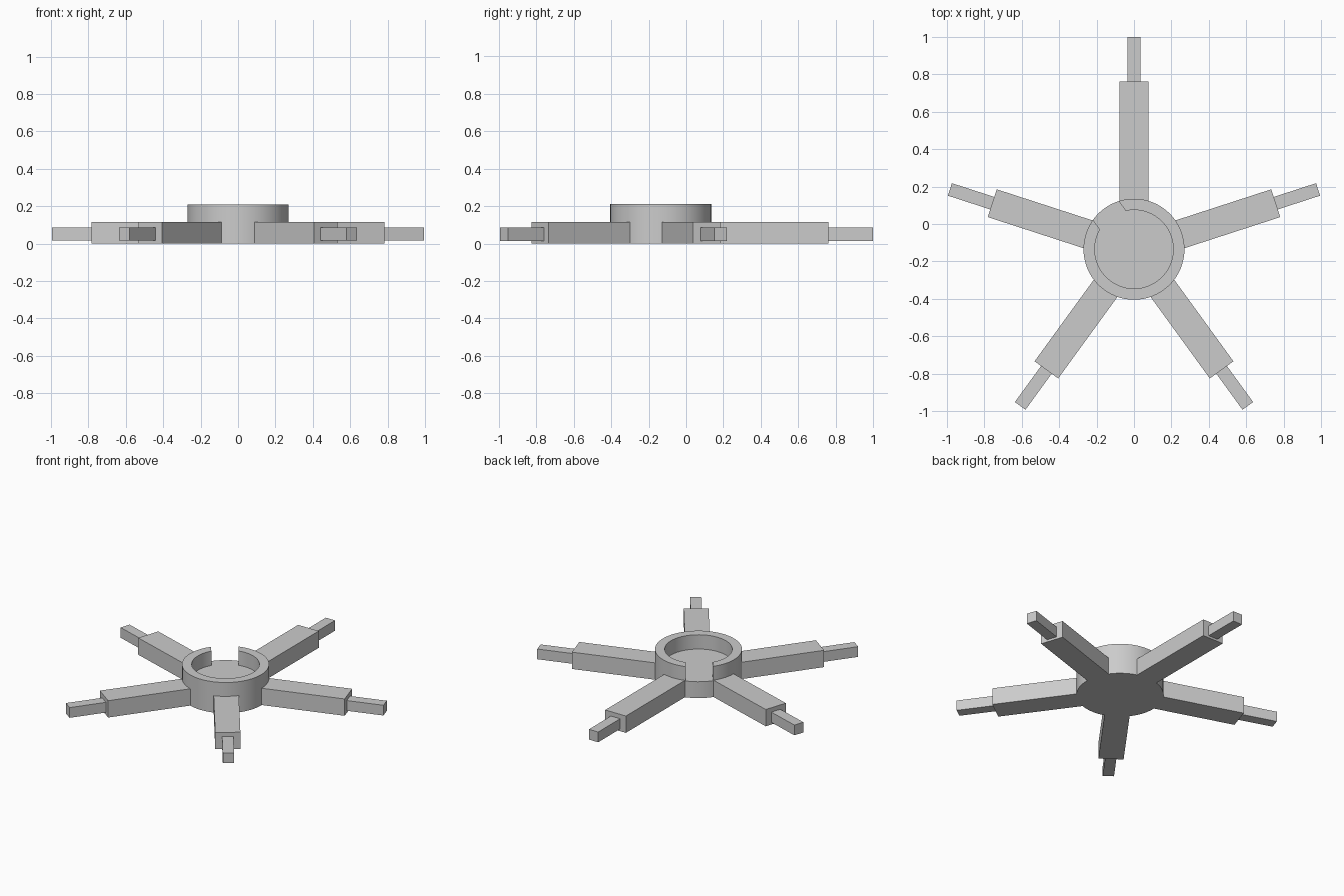
import bpy, bmesh, math
from mathutils import Matrix, Vector

cube = bpy.data.objects.get("Cube")
if cube:
    bpy.data.objects.remove(cube, do_unlink=True)

CENTRE = Vector((0, -0.135, 0))
HUB_R, BORE_R, HUB_H, FLOOR = 0.27, 0.21, 0.21, 0.112

grey = bpy.data.materials.new("light grey")
grey.use_nodes = True
colour = (0.6, 0.6, 0.6, 1)
grey.diffuse_color = colour
grey.node_tree.nodes["Principled BSDF"].inputs["Base Color"].default_value = colour


def add_object(name, bm):
    bmesh.ops.recalc_face_normals(bm, faces=bm.faces)
    mesh = bpy.data.meshes.new(name)
    bm.to_mesh(mesh)
    bm.free()
    mesh.materials.append(grey)
    obj = bpy.data.objects.new(name, mesh)
    bpy.context.collection.objects.link(obj)
    return obj


def radial_box(name, angle, r0, r1, half_width, z0, z1):
    """Box running outwards from the hub centre along the given angle."""
    bm = bmesh.new()
    size = Matrix.Diagonal((r1 - r0, 2 * half_width, z1 - z0, 1))
    place = (Matrix.Translation(CENTRE) @ Matrix.Rotation(math.radians(angle), 4, "Z")
             @ Matrix.Translation(((r0 + r1) / 2, 0, (z0 + z1) / 2)))
    bmesh.ops.create_cube(bm, size=1, matrix=place @ size)
    return add_object(name, bm)


# Hub: a shallow cup turned from its profile
bm = bmesh.new()
profile = [(0, 0), (HUB_R, 0), (HUB_R, HUB_H), (BORE_R, HUB_H), (BORE_R, FLOOR), (0, FLOOR)]
verts = [bm.verts.new(CENTRE + Vector((r, 0, z))) for r, z in profile]
edges = [bm.edges.new(pair) for pair in zip(verts, verts[1:])]
bmesh.ops.spin(bm, geom=verts + edges, cent=CENTRE, axis=(0, 0, 1),
               angle=math.tau, steps=64, use_duplicate=False)
bmesh.ops.remove_doubles(bm, verts=bm.verts, dist=0.0001)
bmesh.ops.dissolve_limit(bm, angle_limit=0.01, verts=bm.verts, edges=bm.edges)
hub = add_object("hub", bm)

# Gap through the cup wall, midway between two arms
cutter = radial_box("gap_cutter", 126, 0.1, 0.4, 0.085, FLOOR, 0.3)
cutter.hide_render = True
cut = hub.modifiers.new("gap", "BOOLEAN")
cut.operation, cut.solver, cut.object = "DIFFERENCE", "EXACT", cutter
bpy.ops.object.select_all(action="DESELECT")
bpy.context.view_layer.objects.active = hub
hub.select_set(True)
bpy.ops.object.modifier_apply(modifier=cut.name)
bpy.data.objects.remove(cutter, do_unlink=True)
bpy.ops.object.shade_smooth_by_angle(angle=math.radians(30))

# Five arms, each with a thin tip; the back one is longer
names = ["back", "back_right", "front_right", "front_left", "back_left"]
for i, side in enumerate(names):
    angle = 90 + 72 * i
    extra = 0.1 if side == "back" else 0
    radial_box(side + "_arm", angle, 0.25, 0.797 + extra, 0.078, 0, 0.115)
    radial_box(side + "_tip", angle, 0.78 + extra, 1.035 + extra, 0.035, 0.015, 0.085)
